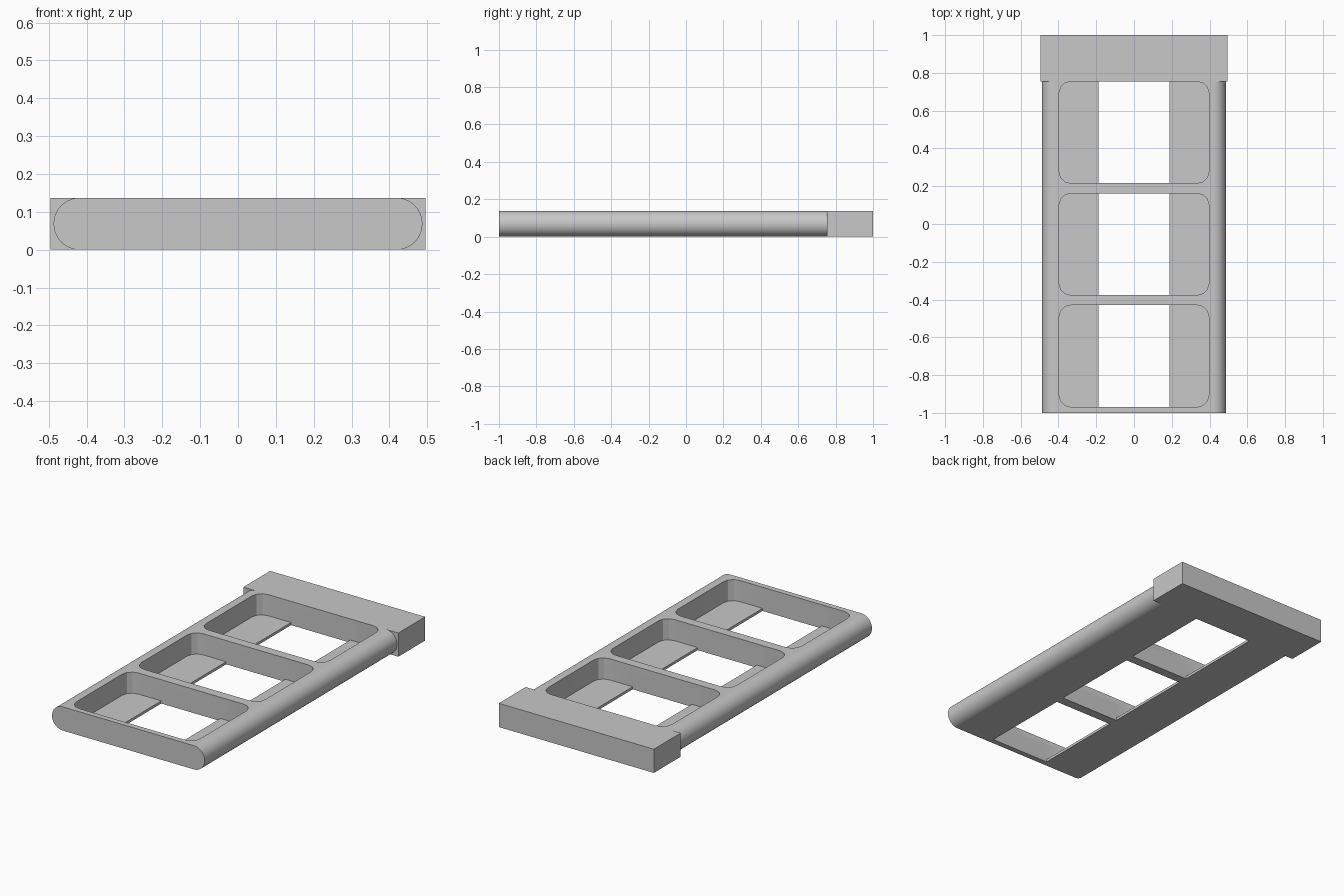
import bpy, bmesh, math

if "Cube" in bpy.data.objects:
    bpy.data.objects.remove(bpy.data.objects["Cube"], do_unlink=True)

HEIGHT = 0.137
HEAD_Y = 0.755          # where the rail body meets the head block
POCKET_X, WINDOW_X = 0.396, 0.189
POCKET_LEN, PITCH = 0.538, 0.592
LEDGE = 0.015

grey = bpy.data.materials.new("plain grey")
grey.use_nodes = True
colour = (0.58, 0.58, 0.58, 1)
grey.diffuse_color = colour
grey.node_tree.nodes["Principled BSDF"].inputs["Base Color"].default_value = colour


def rounded_outline(half_w, half_h, radius, segments):
    """Corner-rounded rectangle outline, counter-clockwise, centred on zero."""
    points = []
    for i, (sx, sy) in enumerate([(1, 1), (-1, 1), (-1, -1), (1, -1)]):
        for k in range(segments + 1):
            a = (i + k / segments) * math.pi / 2
            points.append((sx * (half_w - radius) + radius * math.cos(a),
                           sy * (half_h - radius) + radius * math.sin(a)))
    return points


def prism(name, points, depth):
    """Extrude a 3D outline along a vector into a closed solid."""
    bm = bmesh.new()
    face = bm.faces.new([bm.verts.new(p) for p in points])
    top = bmesh.ops.extrude_face_region(bm, geom=[face], use_keep_orig=True)["geom"]
    bmesh.ops.translate(bm, vec=depth,
                        verts=[v for v in top if isinstance(v, bmesh.types.BMVert)])
    bmesh.ops.remove_doubles(bm, verts=bm.verts, dist=1e-5)
    bmesh.ops.recalc_face_normals(bm, faces=bm.faces)
    mesh = bpy.data.meshes.new(name)
    bm.to_mesh(mesh)
    bm.free()
    mesh.materials.append(grey)
    obj = bpy.data.objects.new(name, mesh)
    bpy.context.collection.objects.link(obj)
    return obj


def cut(target, cutter):
    """Subtract the cutter, then discard it."""
    cutter.hide_render = True
    mod = target.modifiers.new("cut", 'BOOLEAN')
    mod.operation, mod.solver, mod.object = 'DIFFERENCE', 'EXACT', cutter
    bpy.context.view_layer.objects.active = target
    bpy.ops.object.modifier_apply(modifier=mod.name)
    bpy.data.objects.remove(cutter, do_unlink=True)


# Long body with half-round sides
side = rounded_outline(0.487, HEIGHT / 2, HEIGHT / 2 - 0.0005, 12)
body = prism("tray_body", [(x, -1, z + HEIGHT / 2) for x, z in side], (0, HEAD_Y + 1, 0))

# Three rounded pockets, each with a narrower window through its floor
pocket = rounded_outline(POCKET_X, POCKET_LEN / 2, 0.06, 3)
window = [(WINDOW_X * sx, POCKET_LEN / 2 * sy)
          for sx, sy in [(1, 1), (-1, 1), (-1, -1), (1, -1)]]
for i in (-1, 0, 1):
    yc = -0.107 + i * PITCH
    cut(body, prism("pocket_cutter", [(x, y + yc, LEDGE) for x, y in pocket], (0, 0, 0.3)))
    cut(body, prism("window_cutter", [(x, y + yc, -0.1) for x, y in window], (0, 0, 0.2)))

# Square-edged head block at the back
head = prism("head_block", [(-0.495, HEAD_Y, 0), (0.495, HEAD_Y, 0),
                            (0.495, 1, 0), (-0.495, 1, 0)], (0, 0, HEIGHT))

# Smooth the round sides, keep corners sharp
bpy.ops.object.select_all(action='DESELECT')
body.select_set(True)
bpy.context.view_layer.objects.active = body
bpy.ops.object.shade_smooth_by_angle(angle=math.radians(25))
